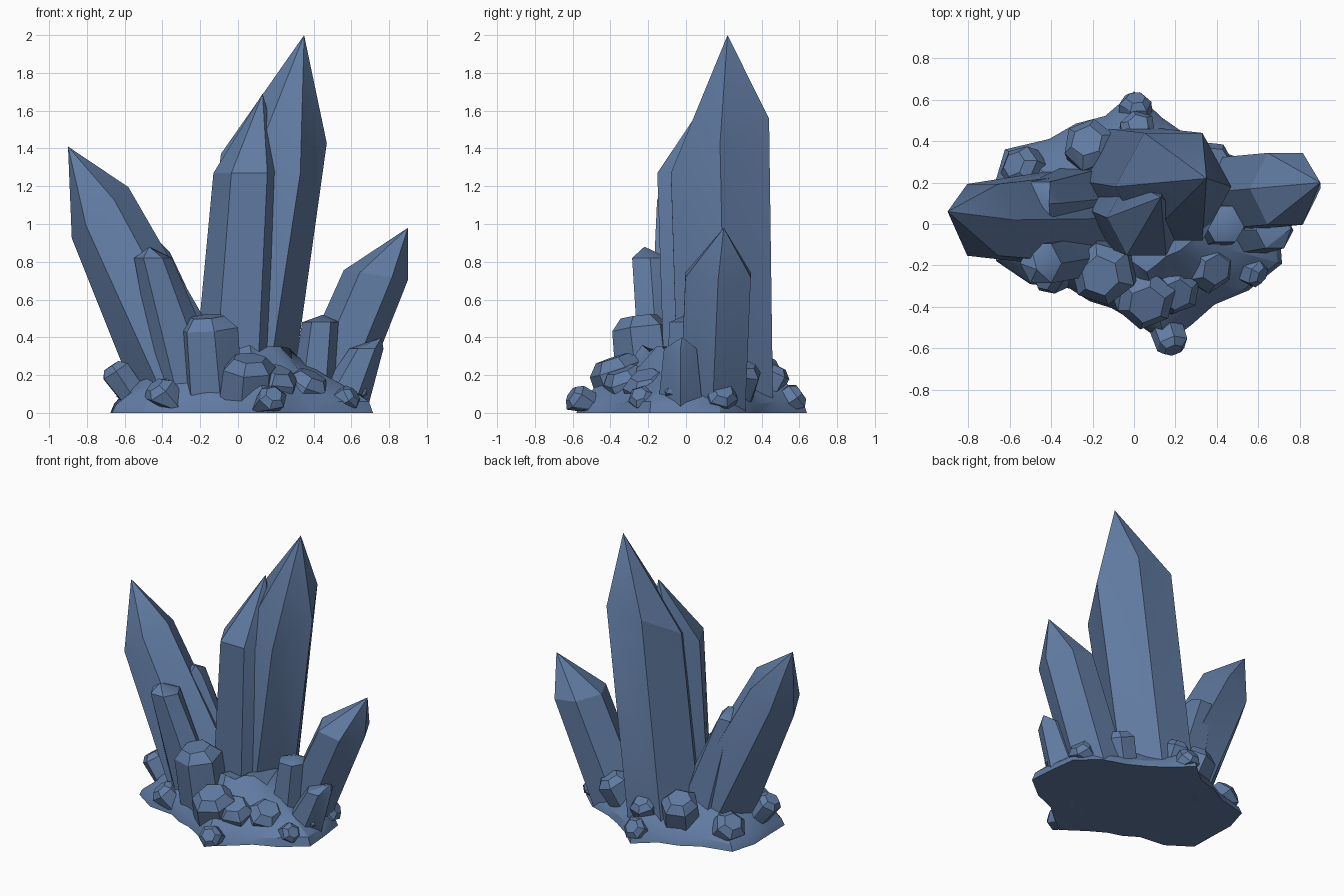
import bpy, bmesh, math, random
from mathutils import Vector

if "Cube" in bpy.data.objects:
    bpy.data.objects.remove(bpy.data.objects["Cube"])

random.seed(4)
mat = bpy.data.materials.new("slate_blue_crystal")
mat.diffuse_color = (0.12, 0.2, 0.365, 1)
mat.use_nodes = True
mat.node_tree.nodes["Principled BSDF"].inputs["Base Color"].default_value = mat.diffuse_color


def finish(name, bm):
    bmesh.ops.recalc_face_normals(bm, faces=bm.faces[:])
    me = bpy.data.meshes.new(name)
    bm.to_mesh(me)
    bm.free()
    me.materials.append(mat)
    ob = bpy.data.objects.new(name, me)
    bpy.context.collection.objects.link(ob)
    bpy.ops.object.select_all(action='DESELECT')
    ob.select_set(True)
    bpy.context.view_layer.objects.active = ob
    bpy.ops.object.shade_smooth_by_angle(angle=math.radians(28))


def hull(name, pts):
    """Faceted solid wrapped around corner points, kept above z = 0."""
    bm = bmesh.new()
    for x, y, z in pts:
        bm.verts.new((x, y, max(z, 0)))
    bmesh.ops.convex_hull(bm, input=bm.verts[:])
    loose = [v for v in bm.verts if not v.link_faces]
    if loose:
        bmesh.ops.delete(bm, geom=loose, context='VERTS')
    finish(name, bm)


def crystal(name, foot, foot_r, shoulder, shoulder_r, tip, slope=(0, 0)):
    """Leaning six-sided prism with a slanted shoulder and a pointed tip."""
    pts = [tip]
    for i in range(6):
        c, s = math.cos(math.tau * i / 6), math.sin(math.tau * i / 6)
        dx, dy = shoulder_r[0] * c, shoulder_r[1] * s
        pts.append((foot[0] + foot_r[0] * c, foot[1] + foot_r[1] * s, 0))
        pts.append((shoulder[0] + dx, shoulder[1] + dy,
                    shoulder[2] + dx * slope[0] + dy * slope[1]))
    hull(name, pts)


def shard(name, x, y, top, r):
    """Stubby blunt prism leaning outward from the middle of the cluster."""
    foot, head = Vector((x * .75, y * .75, 0)), Vector((x, y, top))
    axis = head - foot
    rot = axis.to_track_quat('Z', 'Y').to_matrix()
    spin = random.uniform(0, 1)
    pts = []
    for t, s in ((0, 1.05), (1 - .4 * r / axis.length, 1), (1, .6)):
        for i in range(6):
            a = spin + math.tau * i / 6
            k = s * r * random.uniform(.93, 1.05)
            pts.append(foot + rot @ Vector((k * math.cos(a), k * math.sin(a), t * axis.length)))
    hull(name, pts)


# Three large crystals, each with smaller twins grown against it
crystal("tall_crystal", (0, .21), (.27, .29), (.19, .18, 1.4), (.28, .3), (.35, .22, 2), (.1, .55))
crystal("tall_crystal_twin", (-.02, .08), (.23, .22), (.06, .03, 1.27), (.19, .21), (.13, .13, 1.69))
crystal("left_crystal", (-.2, .03), (.31, .27), (-.73, .02, 1.06), (.15, .2), (-.9, .06, 1.41), (.9, 0))
crystal("left_front_twin", (-.2, -.13), (.2, .12), (-.45, -.19, .82), (.1, .11), (-.47, -.22, .88))
crystal("left_back_twin", (-.2, .14), (.24, .17), (-.45, .1, .85), (.09, .12), (-.41, .1, .9))
crystal("right_crystal", (.42, .14), (.2, .2), (.73, .17, .73), (.17, .2), (.9, .2, .98), (-.15, 0))
crystal("right_step", (.39, 0), (.13, .13), (.44, 0, .48), (.1, .1), (.45, 0, .52))
crystal("right_low_crystal", (.52, -.03), (.16, .14), (.68, -.03, .34), (.09, .1), (.76, -.02, .4))

# Blunt shards round the foot: x, y, top height, radius
shards = {
    "front_stub": (-.16, -.25, .51, .16), "front_low_block": (.06, -.39, .29, .15),
    "front_right_block": (.21, -.34, .23, .13), "front_toe": (.19, -.61, .10, .08),
    "left_front_toe": (-.44, -.27, .15, .09), "left_knob": (-.67, -.03, .25, .09),
    "back_left_knob": (-.58, .29, .18, .11), "back_block": (-.23, .4, .3, .13),
    "back_stub": (.02, .48, .25, .09), "back_toe": (.01, .61, .11, .08),
    "back_right_block": (.4, .31, .26, .11), "right_toe": (.62, -.25, .1, .07),
    "right_front_block": (.4, -.22, .2, .13), "right_side_knob": (.66, -.05, .17, .08),
    "right_back_knob": (.65, .2, .12, .09)}
for name, spec in shards.items():
    shard(name, *spec)

# Rocky base: jagged outline (radius every 15 degrees) rising in shrinking rings
radii = (.7, .7, .62, .52, .5, .53, .64, .54, .56, .58, .72, .7,
         .67, .69, .58, .44, .43, .42, .47, .6, .56, .55, .64, .74)
n = len(radii)
bm = bmesh.new()
rings = []
for s, z in ((1, 0), (.97, .05), (.84, .13), (.62, .22), (.4, .3)):
    rings.append([bm.verts.new((r * s * math.cos(math.tau * i / n), r * s * math.sin(math.tau * i / n),
                                z * random.uniform(.8, 1.2))) for i, r in enumerate(radii)])
for a, b in zip(rings, rings[1:]):
    for i in range(n):
        j = (i + 1) % n
        bm.faces.new((a[i], a[j], b[j], b[i]))
bm.faces.new(rings[0])
bm.faces.new(rings[-1])
finish("rocky_base", bm)
